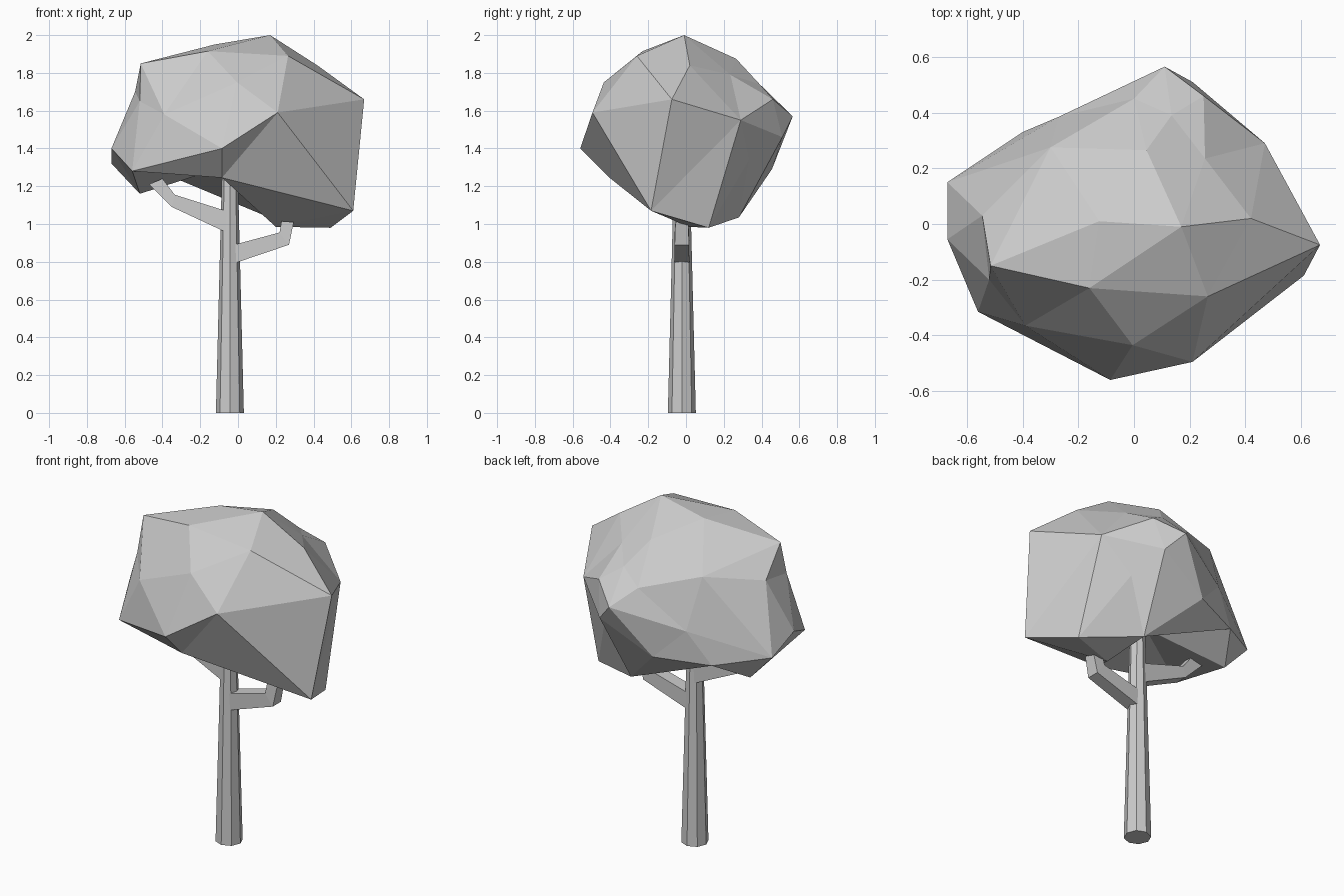
import bpy, bmesh
from mathutils import Vector

if "Cube" in bpy.data.objects:
    bpy.data.objects.remove(bpy.data.objects["Cube"])


def finish(bm, name):
    bmesh.ops.recalc_face_normals(bm, faces=bm.faces[:])
    me = bpy.data.meshes.new(name)
    bm.to_mesh(me)
    bm.free()
    ob = bpy.data.objects.new(name, me)
    bpy.context.collection.objects.link(ob)
    return ob


# Foliage: a faceted crown; corners are joined by hulling them on a near-sphere
corners = [
    # top and upper shoulders
    (.17, -.01, 2), (-.125, .01, 1.95), (-.16, -.23, 1.915), (.265, -.26, 1.89),
    (.255, .235, 1.79), (.045, .265, 1.875), (.42, .02, 1.84), (-.515, -.15, 1.85),
    # front
    (-.005, -.435, 1.75), (.21, -.495, 1.59), (-.39, -.365, 1.58), (-.085, -.56, 1.4),
    (-.56, -.315, 1.28), (-.085, -.405, 1.245),
    # left
    (-.52, -.2, 1.65), (-.545, .03, 1.7), (-.67, -.055, 1.4), (-.67, .15, 1.32),
    # back
    (-.3, .275, 1.75), (0, .45, 1.67), (.135, .39, 1.74), (.25, .46, 1.66),
    (.11, .565, 1.57), (.21, .51, 1.46), (-.27, .385, 1.46), (-.4, .33, 1.27),
    (-.1, .455, 1.29),
    # right
    (.668, -.075, 1.66), (.47, .29, 1.55), (.3, .335, 1.34), (.61, -.185, 1.07),
    # underside
    (.49, .12, .98), (.165, .28, 1.035), (.2, .015, .985), (-.52, .14, 1.16),
    (-.08, 0, 1.3),
]
centre = Vector((0, 0, 1.5))
bm = bmesh.new()
target = {}
for c in corners:
    d = Vector(c) - centre
    v = bm.verts.new(d.normalized() * d.length ** .1)
    target[v] = Vector(c)
bmesh.ops.convex_hull(bm, input=bm.verts[:])
for v in bm.verts:
    v.co = target[v]
finish(bm, "foliage")

# Trunk: tapered eight-sided post
bpy.ops.mesh.primitive_cone_add(vertices=8, radius1=.074, radius2=.04, depth=1.35,
                                location=(-.043, -.022, .675))
bpy.context.object.name = "trunk"


# Branches: four-sided limbs through pairs of (lower, upper) points in the xz plane
def branch(name, stations):
    bm = bmesh.new()
    rings = []
    for (x0, z0), (x1, z1), w in stations:
        ring = [(x0, -w, z0), (x0, w, z0), (x1, w, z1), (x1, -w, z1)]
        rings.append([bm.verts.new((x, y - .022, z)) for x, y, z in ring])
    for a, b in zip(rings, rings[1:]):
        for i in range(4):
            j = (i + 1) % 4
            bm.faces.new((a[i], a[j], b[j], b[i]))
    bm.faces.new(rings[0])
    bm.faces.new(rings[-1])
    finish(bm, name)


branch("right_branch", [((-.04, .785), (-.04, .885), .04),
                        ((.27, .89), (.22, .955), .038),
                        ((.295, 1.01), (.23, 1.015), .034)])
branch("left_branch", [((-.05, .95), (-.05, 1.065), .04),
                       ((-.35, 1.09), (-.335, 1.155), .036),
                       ((-.47, 1.21), (-.40, 1.24), .03)])
